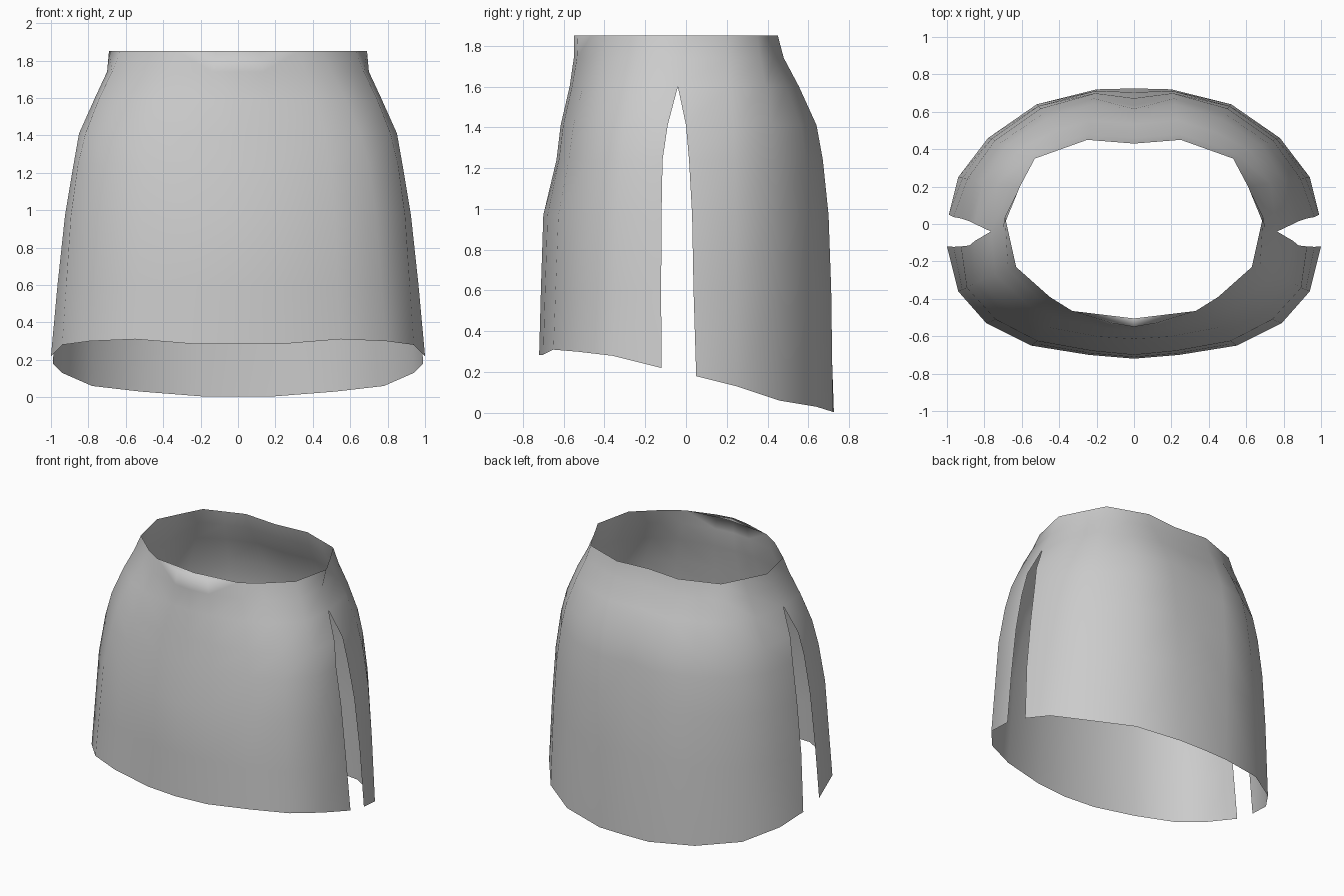
import bpy, bmesh, math

cube = bpy.data.objects.get("Cube")
if cube:
    bpy.data.objects.remove(cube)

# Cloth colour
cloth = bpy.data.materials.new("grey cloth")
cloth.use_nodes = True
grey = (0.6, 0.6, 0.6, 1)
cloth.diffuse_color = grey
cloth.node_tree.nodes["Principled BSDF"].inputs["Base Color"].default_value = grey

# Shared heights, and the outward flare of the cloth at each (0 = waist, 1 = hem)
HEIGHTS = [1.85, 1.74, 1.6, 1.41, 1.24, 0.97, 0.6, 0.2]
FLARE = [0, 0.14, 0.36, 0.6, 0.73, 0.85, 0.93, 1]
# Half width along the side seam and slit edge
SIDE = [0.69, 0.7, 0.765, 0.85, 0.88, 0.925, 0.965]

# Each half panel runs from the side slit to the centre line
FRONT = dict(
    waist=[(0.69, 0.04), (0.63, -0.23), (0.45, -0.39), (0.33, -0.465), (0.12, -0.53), (0, -0.55)],
    hem=[(1, -0.12, 0.22), (0.94, -0.36, 0.28), (0.79, -0.53, 0.3),
         (0.55, -0.65, 0.31), (0.24, -0.7, 0.285), (0, -0.72, 0.285)],
    depth=[0, 0, 0.12, 0.38, 0.5, 0.88, 0.95, 1],
    slit=[0.04, -0.02, -0.04, -0.09, -0.115, -0.12, -0.122, -0.125],
    dip=[0] * 8)
BACK = dict(
    waist=[(0.69, 0.04), (0.61, 0.2), (0.53, 0.35), (0.39, 0.4), (0.25, 0.45), (0, 0.43)],
    hem=[(0.99, 0.05, 0.18), (0.94, 0.25, 0.13), (0.78, 0.46, 0.06),
         (0.52, 0.64, 0.03), (0.2, 0.72, 0.005), (0, 0.725, 0.005)],
    depth=[0, 0.1, 0.39, 0.73, 0.84, 0.94, 0.98, 1],
    slit=[0.04, -0.02, -0.04, 0, 0.015, 0.03, 0.037, 0.045],
    dip=[0, 0, 0.01, 0.03, 0.045, 0.035, 0.015, 0])


def lerp(a, b, t):
    return a + (b - a) * t


def add_panel(bm, panel, flip):
    rows = []
    last = len(HEIGHTS) - 1
    centre = len(panel["hem"]) - 1
    for r, z in enumerate(HEIGHTS):
        row = []
        for c, (w, h) in enumerate(zip(panel["waist"], panel["hem"])):
            if r == last:
                point = h
            elif c == 0:
                point = (SIDE[r], panel["slit"][r], z)
            else:
                # Depth follows the flare at the sides, the body at the centre
                depth = lerp(FLARE[r], panel["depth"][r], c / centre)
                y = lerp(w[1], h[1], depth)
                if c == centre:
                    y -= panel["dip"][r]
                point = (lerp(w[0], h[0], FLARE[r]), y, z)
            row.append(bm.verts.new(point))
        rows.append(row)
    for upper, lower in zip(rows, rows[1:]):
        for c in range(centre):
            quad = [upper[c], upper[c + 1], lower[c + 1], lower[c]]
            bm.faces.new(quad[::-1] if flip else quad)
    return rows


bm = bmesh.new()
front = add_panel(bm, FRONT, False)
add_panel(bm, BACK, True)

# Narrow turned-in lip at the front of the waistband
lip = bm.verts.new((0, -0.505, 1.85))
bm.faces.new([front[0][5], front[0][4], front[0][3], lip])

# Sew the panels together above the slits
bmesh.ops.remove_doubles(bm, verts=bm.verts[:], dist=0.004)
mesh = bpy.data.meshes.new("skirt")
bm.to_mesh(mesh)
bm.free()
mesh.materials.append(cloth)
skirt = bpy.data.objects.new("skirt", mesh)
bpy.context.collection.objects.link(skirt)

# Mirror to the right side
mirror = skirt.modifiers.new("mirror", "MIRROR")
mirror.use_clip = True
bpy.context.view_layer.objects.active = skirt
skirt.select_set(True)
bpy.ops.object.modifier_apply(modifier=mirror.name)
bpy.ops.object.shade_smooth_by_angle(angle=math.radians(120))
